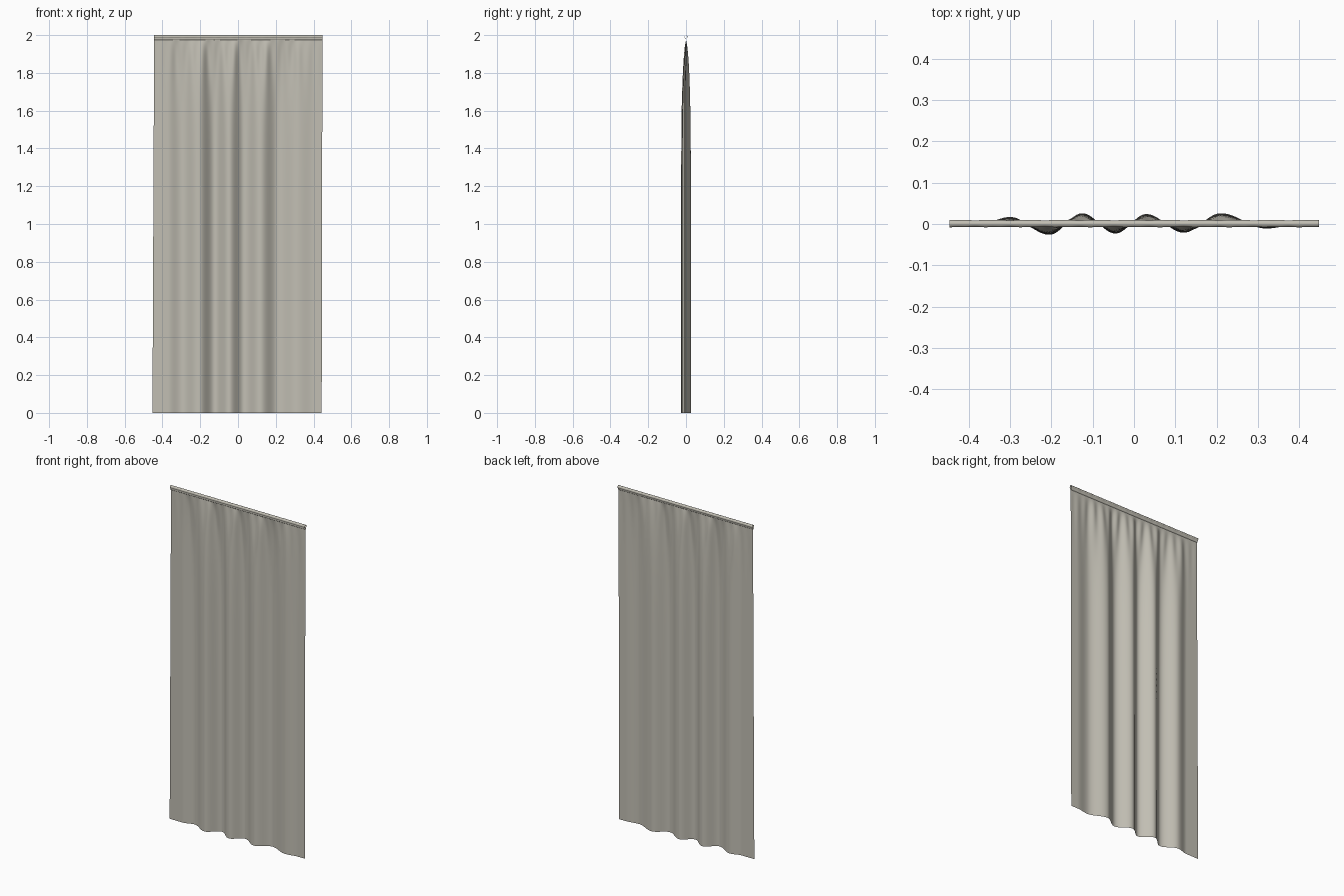
import bpy, bmesh, math

if "Cube" in bpy.data.objects:
    bpy.data.objects.remove(bpy.data.objects["Cube"])

cloth = bpy.data.materials.new("warm grey linen")
cloth.diffuse_color = (0.54, 0.52, 0.455, 1)
cloth.use_nodes = True
cloth.node_tree.nodes["Principled BSDF"].inputs["Base Color"].default_value = cloth.diffuse_color

# Fold crests and valleys at the hem: (x, y)
FOLDS = [(-0.455, 0.0), (-0.37, 0.0), (-0.30, 0.017), (-0.205, -0.026),
         (-0.125, 0.026), (-0.045, -0.023), (0.03, 0.024), (0.12, -0.021),
         (0.21, 0.026), (0.32, -0.011), (0.40, 0.0), (0.46, 0.0)]
TOP, SEAM = 2.0, 1.973


def fold(x):
    for (x0, y0), (x1, y1) in zip(FOLDS, FOLDS[1:]):
        if x <= x1:
            t = max(0.0, (x - x0) / (x1 - x0))
            return y0 + (y1 - y0) * (0.5 - 0.5 * math.cos(math.pi * t))
    return 0.0


def cloth_point(u, z):
    d = SEAM - z                                   # drop below the seam
    left = -0.444 - 0.009 * d / 2
    right = 0.447 - 0.004 * d / 2
    x = left + (right - left) * u
    edge = math.sin(math.pi * u) ** 0.6 if 0 < u < 1 else 0.0
    # deep folds grow downwards, small gathers only live near the top
    big = fold(x - 0.02 * math.exp(-d / 0.25) * math.sin(3 * x)) * (1 - math.exp(-d / 0.17))
    small = d / 0.08 * math.exp(1 - d / 0.08) * edge
    gather = small * 0.0035 * (math.sin(x * 112 + 0.6) + 0.5 * math.sin(x * 71))
    return (x, big + gather, z)


def grid_object(name, rows):
    bm = bmesh.new()
    vs = [[bm.verts.new(p) for p in row] for row in rows]
    for a, b in zip(vs, vs[1:]):
        for i in range(len(a) - 1):
            bm.faces.new((a[i], b[i], b[i + 1], a[i + 1]))
    me = bpy.data.meshes.new(name)
    bm.to_mesh(me)
    bm.free()
    for p in me.polygons:
        p.use_smooth = True
    me.materials.append(cloth)
    ob = bpy.data.objects.new(name, me)
    bpy.context.collection.objects.link(ob)
    return ob


# Hanging panel, rows packed closer towards the gathered top
COLS, ROWS = 240, 70
grid_object("curtain_panel", [
    [cloth_point(i / COLS, SEAM - SEAM * (r / ROWS) ** 1.7) for i in range(COLS + 1)]
    for r in range(ROWS + 1)])

# Rod pocket: the cloth loops up from the seam, over the rod and back
profile = [(0.0, SEAM), (-0.004, 1.976), (-0.005, 1.979), (-0.003, 1.982)]
for k in range(13):
    a = math.radians(220 - k * 260 / 12)
    profile.append((0.001 + 0.0085 * math.cos(a), TOP - 0.0085 + 0.0085 * math.sin(a)))
profile += [(0.004, 1.982), (0.005, 1.979), (0.004, 1.976), (0.0, SEAM)]
N = 120
pocket = []
for y, z in reversed(profile):
    row = []
    for i in range(N + 1):
        x = -0.446 + 0.894 * i / N
        ripple = 1 + 0.10 * math.sin(x * 112 + 0.6) * math.sin(x * 37)
        row.append((x, y * ripple, z))
    pocket.append(row)
pocket.reverse()
grid_object("rod_pocket", [list(r) for r in pocket[::-1]])
